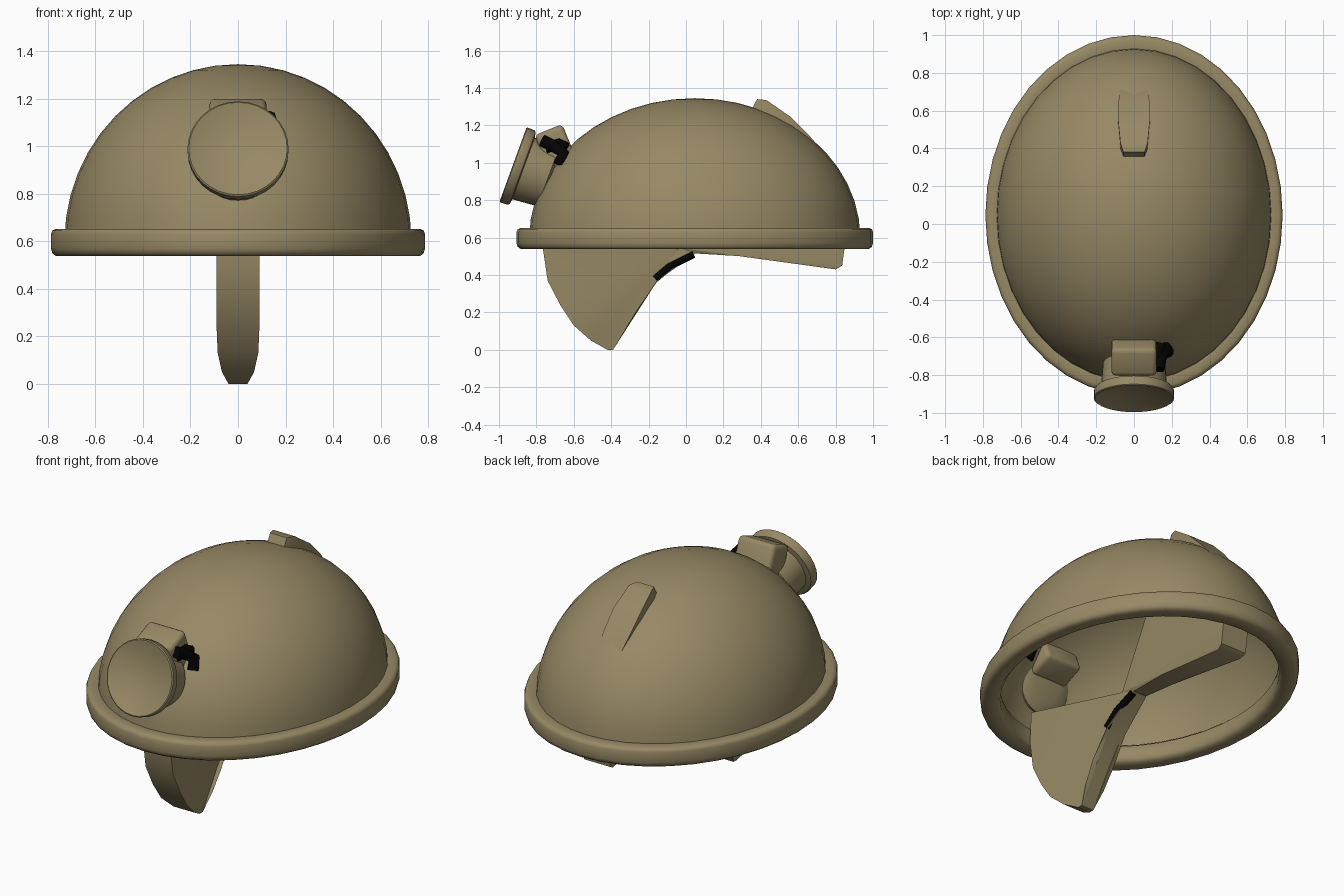
import bpy, bmesh, math
from mathutils import Matrix, Vector

if "Cube" in bpy.data.objects:
    bpy.data.objects.remove(bpy.data.objects["Cube"])


def material(name, rgb):
    m = bpy.data.materials.new(name)
    m.diffuse_color = (*rgb, 1)
    m.use_nodes = True
    m.node_tree.nodes["Principled BSDF"].inputs["Base Color"].default_value = m.diffuse_color
    return m


KHAKI = material("khaki", (0.31, 0.25, 0.13))
BLACK = material("black", (0.001, 0.001, 0.001))
CY = 0.047  # helmet centre along y


def finish(bm, name, mat=KHAKI, angle=35):
    bmesh.ops.recalc_face_normals(bm, faces=bm.faces)
    me = bpy.data.meshes.new(name)
    bm.to_mesh(me)
    bm.free()
    ob = bpy.data.objects.new(name, me)
    bpy.context.collection.objects.link(ob)
    me.materials.append(mat)
    bpy.ops.object.select_all(action='DESELECT')
    ob.select_set(True)
    bpy.context.view_layer.objects.active = ob
    bpy.ops.object.shade_smooth_by_angle(angle=math.radians(angle))
    return ob


def lathe(name, profile, sx=1, sy=1, n=40, closed=False, matrix=Matrix(), angle=35):
    """Revolve (radius, height) points around z, stretched by sx and sy."""
    bm = bmesh.new()
    rings = []
    for r, z in profile:
        if r < 1e-5:
            rings.append([bm.verts.new(matrix @ Vector((0, 0, z)))] * n)
        else:
            rings.append([bm.verts.new(matrix @ Vector((
                sx * r * math.cos(2 * math.pi * i / n),
                sy * r * math.sin(2 * math.pi * i / n), z))) for i in range(n)])
    pairs = list(zip(rings, rings[1:]))
    if closed:
        pairs.append((rings[-1], rings[0]))
    for a, b in pairs:
        for i in range(n):
            j = (i + 1) % n
            bm.faces.new(list(dict.fromkeys((a[i], a[j], b[j], b[i]))))
    return finish(bm, name, angle=angle)


# Helmet dome
arc = [(math.cos(t), 0.6 + 0.745 * math.sin(t))
       for t in (math.pi / 2 * k / 12 for k in range(12))] + [(0, 1.345)]
lathe("helmet_dome", arc, 0.73, 0.885, matrix=Matrix.Translation((0, CY, 0)))

# Rounded rim
rim = [(0.875, 0.56), (0.895, 0.54), (0.975, 0.538), (0.993, 0.55), (1, 0.57),
       (1, 0.63), (0.993, 0.645), (0.975, 0.652), (0.9, 0.652), (0.875, 0.635)]
lathe("helmet_rim", rim, 0.787, 0.953, closed=True,
      matrix=Matrix.Translation((0, CY, 0)), angle=60)

# Head lamp, tilted upwards, with a shallow dished front
tilt = Matrix.Translation((0, -0.925, 0.99)) @ Matrix.Rotation(math.radians(70), 4, 'X')
lamp = [(0, -0.22), (0.08, -0.218), (0.14, -0.212), (0.165, -0.2), (0.175, -0.06),
        (0.205, -0.055), (0.212, -0.045), (0.213, -0.005), (0.207, 0), (0.16, -0.018),
        (0.08, -0.036), (0, -0.042)]
lathe("head_lamp", lamp, n=32, matrix=tilt)

# Bracket block behind the lamp
bm = bmesh.new()
bmesh.ops.create_cube(bm, size=1, matrix=Matrix.Translation((0, -0.692, 1.068))
                      @ Matrix.Rotation(math.radians(22), 4, 'X')
                      @ Matrix.Diagonal((0.24, 0.16, 0.235, 1)))
bmesh.ops.bevel(bm, geom=bm.edges[:], offset=0.025, segments=3, affect='EDGES', profile=0.5)
finish(bm, "lamp_bracket")


def strap(name, outline, hub, wide, hub_wide):
    """Band following outline (y, z, width share), with sides fanning in to a hub."""
    bm = bmesh.new()
    sides = []
    for s in (-1, 1):
        pts = [bm.verts.new((s * w * wide, y, z)) for y, z, w in outline]
        sides.append(pts + [bm.verts.new((s * hub_wide, *hub))])
    a, b = sides
    n = len(a)
    for i in range(n):
        j = (i + 1) % n
        bm.faces.new((a[i], a[j], b[j], b[i]))
    for p in sides:
        for i in range(n - 2):
            bm.faces.new((p[i], p[i + 1], p[-1]))
    finish(bm, name, angle=45)


# Front and back halves of the strap; the back one breaks through the dome
hub = (-0.04, 0.545)
strap("front_strap", [(-0.755, 0.72, 1), (-0.765, 0.54, 1), (-0.74, 0.37, 1),
                      (-0.67, 0.235, 1), (-0.6, 0.13, 0.95), (-0.51, 0.05, 0.75),
                      (-0.42, 0.0, 0.45), (-0.39, 0.0, 0.45), (-0.33, 0.1, 0.7),
                      (-0.26, 0.215, 0.8), (-0.15, 0.37, 0.7), (0.05, 0.515, 0.5)],
      hub, 0.09, 0.05)
strap("back_strap", [(0.36, 1.3, 0.6), (0.38, 1.34, 0.65), (0.43, 1.335, 0.85),
                     (0.56, 1.245, 1), (0.66, 1.145, 0.95), (0.74, 1.05, 0.8),
                     (0.84, 0.8, 1), (0.85, 0.56, 1), (0.835, 0.45, 1),
                     (0.8, 0.43, 0.9), (0.3, 0.5, 0.7), (0.05, 0.515, 0.5)],
      hub, 0.085, 0.05)


def cord(name, points, radius):
    cu = bpy.data.curves.new(name, 'CURVE')
    cu.dimensions = '3D'
    cu.bevel_depth = radius
    cu.bevel_resolution = 2
    cu.use_fill_caps = True
    sp = cu.splines.new('POLY')
    sp.points.add(len(points) - 1)
    for p, co in zip(sp.points, points):
        p.co = (*co, 1)
    cu.materials.append(BLACK)
    bpy.context.collection.objects.link(bpy.data.objects.new(name, cu))


# Small dark cords beside the lamp and along the strap
cord("lamp_cord", [(0.13, -0.77, 1.12), (0.14, -0.71, 1.09), (0.17, -0.655, 1.05),
                   (0.18, -0.68, 0.99)], 0.032)
cord("bracket_cord", [(0.12, -0.75, 1.08), (0.125, -0.68, 1.1), (0.14, -0.64, 1.08)], 0.03)
cord("strap_cord", [(0.05, -0.165, 0.38), (0.05, -0.08, 0.45), (0.04, 0.04, 0.51)], 0.02)
